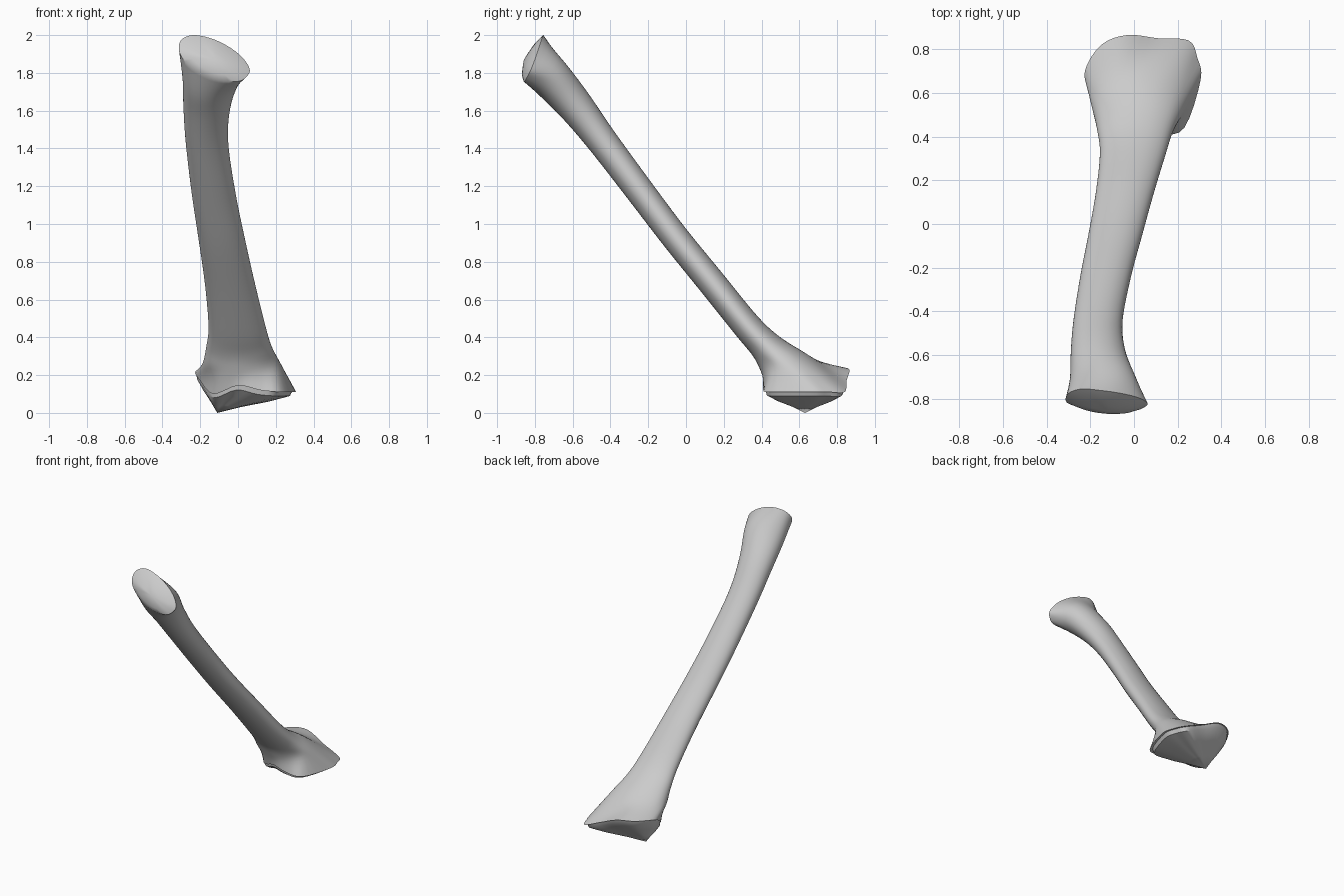
import bpy, bmesh, math
from mathutils import Vector

if "Cube" in bpy.data.objects:
    bpy.data.objects.remove(bpy.data.objects["Cube"])

STEPS = 12            # control points around each cross-section
SUB_AROUND = 4        # subdivisions between control points
SUB_ALONG = 5         # subdivisions between cross-sections


def catmull(p0, p1, p2, p3, t):
    return 0.5 * (2 * p1 + (p2 - p0) * t + (2 * p0 - 5 * p1 + 4 * p2 - p3) * t * t
                  + (3 * p1 - p0 - 3 * p2 + p3) * t ** 3)


def smooth_ring(pts):
    n = len(pts)
    return [catmull(pts[i - 1], pts[i], pts[(i + 1) % n], pts[(i + 2) % n], k / SUB_AROUND)
            for i in range(n) for k in range(SUB_AROUND)]


def section(left, right, ty, tz, by, bz):
    """Elliptical section from its x limits and its upper and lower edge points."""
    centre = Vector(((left + right) / 2, (ty + by) / 2, (tz + bz) / 2))
    u = Vector(((right - left) / 2, 0, 0))
    v = Vector((0, (ty - by) / 2, (tz - bz) / 2))
    angles = [2 * math.pi * i / STEPS for i in range(STEPS)]
    return [centre + u * math.cos(a) + v * math.sin(a) for a in angles]


# Oval rim of the upper end
upper_rim = [Vector(p) for p in (
    (0.062, -0.82, 1.82), (0.02, -0.795, 1.885), (-0.06, -0.775, 1.945),
    (-0.15, -0.762, 1.985), (-0.24, -0.755, 2.0), (-0.30, -0.775, 1.975),
    (-0.312, -0.81, 1.92), (-0.28, -0.83, 1.86), (-0.20, -0.85, 1.80),
    (-0.10, -0.86, 1.76), (0.0, -0.855, 1.755), (0.045, -0.84, 1.78))]

# Uneven rim of the flared lower end
lower_rim = [Vector(p) for p in (
    (0.305, 0.66, 0.11), (0.29, 0.76, 0.11), (0.25, 0.84, 0.11),
    (0.11, 0.85, 0.17), (-0.03, 0.865, 0.23), (-0.15, 0.82, 0.235),
    (-0.225, 0.70, 0.22), (-0.20, 0.60, 0.17), (-0.13, 0.49, 0.10),
    (0.0, 0.42, 0.145), (0.12, 0.41, 0.12), (0.23, 0.44, 0.11))]

# Shaft sections from top to bottom
shaft = [section(*s) for s in (
    (-0.293, 0.008, -0.65, 1.865, -0.76, 1.665),
    (-0.289, -0.04, -0.52, 1.695, -0.645, 1.55),
    (-0.277, -0.052, -0.38, 1.49, -0.50, 1.38),
    (-0.245, -0.013, -0.18, 1.215, -0.29, 1.11),
    (-0.210, 0.035, 0.0, 0.975, -0.113, 0.88),
    (-0.175, 0.09, 0.20, 0.73, 0.085, 0.635),
    (-0.156, 0.145, 0.38, 0.51, 0.265, 0.41),
    (-0.168, 0.178, 0.50, 0.40, 0.355, 0.30),
    (-0.188, 0.225, 0.65, 0.305, 0.398, 0.215))]

controls = [smooth_ring(r) for r in [upper_rim] + shaft + [lower_rim]]
rings = []
last = len(controls) - 1
for i in range(last):
    quad = [controls[max(i - 1, 0)], controls[i], controls[i + 1], controls[min(i + 2, last)]]
    for k in range(SUB_ALONG):
        rings.append([catmull(*ps, k / SUB_ALONG) for ps in zip(*quad)])
rings.append(controls[-1])


def cap_rings(rim, apex, steps):
    """Shrunken copies of a rim moving to the apex, each with an offset."""
    return [[apex.lerp(p, s) + Vector(off) for p in rim] for s, off in steps]


# Slightly bulging upper end and blunt, pointed lower end with a stepped rim
upper_apex = Vector((-0.12, -0.858, 1.87))
lower_apex = Vector((-0.11, 0.63, 0.0))
upper_cap = cap_rings(controls[0], upper_apex, [(0.35, (0, -0.006, 0)), (0.7, (0, -0.01, 0))])
lower_cap = cap_rings(controls[-1], lower_apex,
                      [(0.95, (0, 0, 0.012)), (0.92, (0, 0, -0.012)),
                       (0.65, (0, 0, -0.012)), (0.3, (0, 0, -0.002))])
rings = upper_cap + rings + lower_cap

# Loft everything into one closed skin
bm = bmesh.new()
grid = [[bm.verts.new(p) for p in r] for r in rings]
n = len(grid[0])
for a, b in zip(grid, grid[1:]):
    for j in range(n):
        bm.faces.new((a[j], a[(j + 1) % n], b[(j + 1) % n], b[j]))
for ring, apex in ((grid[0], upper_apex), (grid[-1], lower_apex)):
    tip = bm.verts.new(apex)
    for j in range(n):
        bm.faces.new((ring[j], ring[(j + 1) % n], tip))
bmesh.ops.recalc_face_normals(bm, faces=bm.faces)
mesh = bpy.data.meshes.new("bone_shaft")
bm.to_mesh(mesh)
bm.free()
bone = bpy.data.objects.new("bone_shaft", mesh)
bpy.context.collection.objects.link(bone)

# Plain light grey
grey = bpy.data.materials.new("light_grey")
grey.use_nodes = True
colour = (0.6, 0.6, 0.6, 1)
grey.diffuse_color = colour
grey.node_tree.nodes["Principled BSDF"].inputs["Base Color"].default_value = colour
mesh.materials.append(grey)

bpy.ops.object.select_all(action='DESELECT')
bone.select_set(True)
bpy.context.view_layer.objects.active = bone
bpy.ops.object.shade_smooth_by_angle(angle=math.radians(35))
